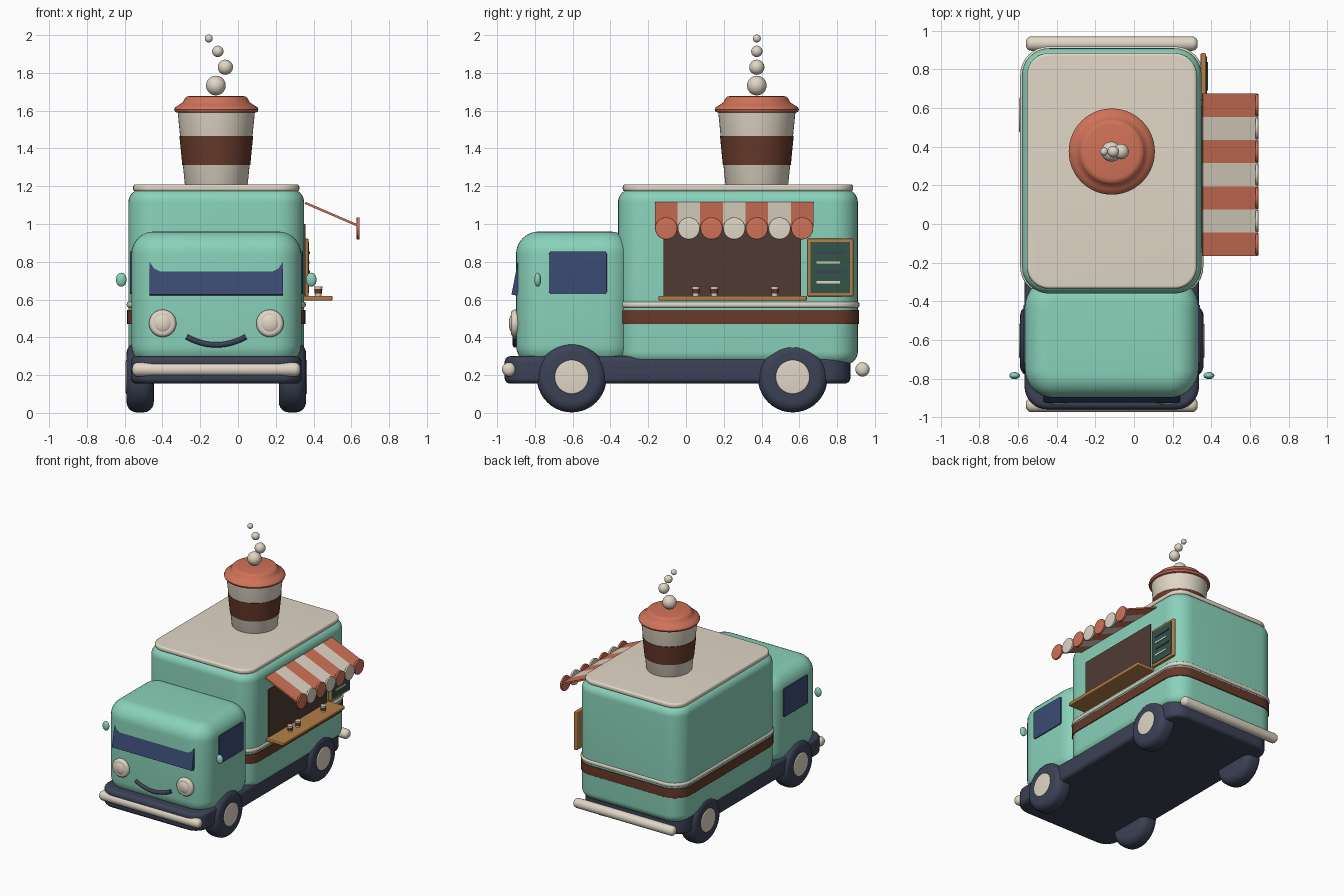
import bpy, bmesh, math
from mathutils import Matrix, Vector

cube = bpy.data.objects.get("Cube")
if cube:
    bpy.data.objects.remove(cube, do_unlink=True)


def material(name, rgb):
    lin = [((c / 255 + 0.055) / 1.055) ** 2.4 for c in rgb] + [1]
    m = bpy.data.materials.new(name)
    m.use_nodes = True
    m.diffuse_color = lin
    m.node_tree.nodes["Principled BSDF"].inputs["Base Color"].default_value = lin
    return m


TEAL = material("mint_paint", (138, 210, 187))
CREAM = material("cream", (224, 214, 198))
CORAL = material("coral", (208, 114, 88))
BROWN = material("coffee_brown", (104, 57, 43))
NAVY = material("dark_navy", (60, 66, 86))
GLASS = material("blue_glass", (59, 75, 115))
INSIDE = material("dark_interior", (80, 59, 51))
WOOD = material("wood", (180, 126, 72))
BOARD = material("board_green", (50, 83, 73))

CX = -0.115  # centre line of the truck


def finish(name, bm, mat, matrix=None):
    """Turn a bmesh into a smooth-shaded object with one material."""
    if matrix:
        bm.transform(matrix)
    bmesh.ops.recalc_face_normals(bm, faces=bm.faces)
    me = bpy.data.meshes.new(name)
    bm.to_mesh(me)
    bm.free()
    ob = bpy.data.objects.new(name, me)
    bpy.context.collection.objects.link(ob)
    me.materials.append(mat)
    smooth(ob)
    return ob


def smooth(ob):
    bpy.ops.object.select_all(action='DESELECT')
    ob.select_set(True)
    bpy.context.view_layer.objects.active = ob
    bpy.ops.object.shade_smooth_by_angle(angle=math.radians(40))


def loft(rings):
    """Skin closed rings of points and cap both ends."""
    bm = bmesh.new()
    loops = [[bm.verts.new(p) for p in ring] for ring in rings]
    for a, b in zip(loops, loops[1:]):
        for i in range(len(a)):
            j = (i + 1) % len(a)
            bm.faces.new((a[i], a[j], b[j], b[i]))
    bm.faces.new(loops[0])
    bm.faces.new(loops[-1])
    return bm


def rounded_box(name, mat, xs, ys, zs, corner, edge, matrix=None):
    """Box with upright corners of one radius and level edges of another."""
    steps = 8
    turn = [math.pi / 2 * k / steps for k in range(steps + 1)]
    profile = [(edge * (1 - math.sin(t)), zs[0] + edge * (1 - math.cos(t))) for t in turn]
    profile += [(edge * (1 - math.cos(t)), zs[1] - edge * (1 - math.sin(t))) for t in turn]
    rings = []
    for inset, z in profile:
        r = max(corner - inset, 0.0005)
        ring = []
        for q, (sx, sy) in enumerate(((1, 1), (0, 1), (0, 0), (1, 0))):
            x = xs[1] - corner if sx else xs[0] + corner
            y = ys[1] - corner if sy else ys[0] + corner
            for t in turn:
                a = t + q * math.pi / 2
                ring.append((x + r * math.cos(a), y + r * math.sin(a), z))
        rings.append(ring)
    return finish(name, loft(rings), mat, matrix)


def plain_box(name, mat, xs, ys, zs, matrix=None):
    bm = bmesh.new()
    bmesh.ops.create_cube(bm, size=1)
    for v in bm.verts:
        v.co = [(a + b) / 2 + c * (b - a) for c, (a, b) in zip(v.co, (xs, ys, zs))]
    return finish(name, bm, mat, matrix)


def lathe(name, mat, profile, loc, axis='Z', n=40):
    """Spin (radius, height) pairs around an axis through loc."""
    rings = [[(r * math.cos(2 * math.pi * k / n), r * math.sin(2 * math.pi * k / n), h)
              for k in range(n)] for r, h in profile]
    rot = Matrix()
    if axis == 'X':
        rot = Matrix.Rotation(math.pi / 2, 4, 'Y')
    elif axis == 'Y':
        rot = Matrix.Rotation(math.pi / 2, 4, 'X')
    return finish(name, loft(rings), mat, Matrix.Translation(loc) @ rot)


def drum(r, half, bevel, steps=6):
    """Profile of a cylinder with rounded rims."""
    turn = [math.pi / 2 * k / steps for k in range(steps + 1)]
    low = [(r - bevel + bevel * math.sin(t) + 0.0005, -half + bevel * (1 - math.cos(t))) for t in turn]
    return low + [(a, -h) for a, h in reversed(low)]


def ball(name, mat, loc, radii):
    bm = bmesh.new()
    bmesh.ops.create_uvsphere(bm, u_segments=28, v_segments=16, radius=1)
    return finish(name, bm, mat, Matrix.Translation(loc) @ Matrix.Diagonal((*radii, 1)))


def span(half):
    return (CX - half, CX + half)


# Main bodywork
rounded_box("chassis", NAVY, span(0.452), (-0.96, 0.87), (0.155, 0.3), 0.12, 0.03)
rounded_box("cab", TEAL, span(0.45), (-0.9, -0.28), (0.24, 0.96), 0.15, 0.12)
rounded_box("kitchen_body", TEAL, span(0.465), (-0.36, 0.91), (0.255, 1.185), 0.14, 0.07)
rounded_box("roof_panel", CREAM, span(0.44), (-0.335, 0.885), (1.172, 1.21), 0.115, 0.015)
rounded_box("brown_band", BROWN, span(0.472), (-0.366, 0.917), (0.47, 0.545), 0.146, 0.003)
rounded_box("cream_band", CREAM, span(0.474), (-0.368, 0.919), (0.558, 0.588), 0.147, 0.012)

# Bumpers
for name, y in (("front_bumper", -0.937), ("rear_bumper", 0.934)):
    lathe(name, CREAM, drum(0.037, 0.445, 0.03), (CX, y, 0.23), 'X', 24)

# Wheels and hubs
for side, sx in (("right", -1), ("left", 1)):
    for end, y in (("front", -0.605), ("rear", 0.565)):
        lathe(f"{end}_{side}_wheel", NAVY, drum(0.184, 0.072, 0.055), (CX + sx * 0.403, y, 0.187), 'X')
        lathe(f"{end}_{side}_hub", CREAM, drum(0.09, 0.02, 0.008), (CX + sx * 0.46, y, 0.19), 'X')

# Cab glass: a leaning windscreen that sinks into the cab, and side windows
lean = Matrix.Translation((CX, -0.887, 0.7375)) @ Matrix.Rotation(-0.195, 4, 'X')
plain_box("windscreen", GLASS, (-0.353, 0.353), (-0.015, 0.015), (-0.116, 0.116), lean)
for side, sx in (("right", -1), ("left", 1)):
    lay = Matrix.Translation((CX + sx * 0.45, -0.572, 0.742)) @ Matrix.Rotation(math.pi / 2, 4, 'Y')
    rounded_box(f"{side}_cab_window", GLASS, (-0.113, 0.113), (-0.153, 0.153),
                (-0.008, 0.008), 0.015, 0.002, lay)

    # Mirrors and headlights
    ball(f"{side}_mirror", TEAL, (CX + sx * 0.503, -0.785, 0.705), (0.028, 0.018, 0.037))
    lamp_x = CX + sx * 0.284
    lathe(f"{side}_headlight_rim", CREAM, drum(0.072, 0.022, 0.021), (lamp_x, -0.905, 0.474), 'Y')
    ball(f"{side}_headlight", CREAM, (lamp_x, -0.912, 0.474), (0.054, 0.026, 0.054))

# Smile
cu = bpy.data.curves.new("smile", 'CURVE')
cu.dimensions = '3D'
cu.bevel_depth = 0.015
cu.bevel_resolution = 3
cu.use_fill_caps = True
sp = cu.splines.new('POLY')
sp.points.add(16)
for i, p in enumerate(sp.points):
    t = i / 8 - 1
    p.co = (CX + 0.157 * t, -0.903, 0.36 + 0.043 * t * t, 1)
smile = bpy.data.objects.new("smile", cu)
bpy.context.collection.objects.link(smile)
cu.materials.append(NAVY)
bpy.ops.object.select_all(action='DESELECT')
smile.select_set(True)
bpy.context.view_layer.objects.active = smile
bpy.ops.object.convert(target='MESH')
smooth(smile)

# Serving hatch, counter and small cups
plain_box("serving_hatch", INSIDE, (0.349, 0.358), (-0.12, 0.61), (0.61, 1.0))
rounded_box("counter", WOOD, (0.34, 0.5), (-0.145, 0.64), (0.595, 0.62), 0.012, 0.006)
for i, y in enumerate((0.052, 0.15, 0.47)):
    spot = (0.425, y, 0.62)
    lathe(f"small_cup_{i}", CREAM, [(0.016, 0), (0.022, 0.05)], spot, n=20)
    lathe(f"small_cup_sleeve_{i}", BROWN, [(0.0185, 0.012), (0.0217, 0.036)], spot, n=20)

# Striped awning with a scalloped front edge
a, b = Vector((0.355, 0, 1.112)), Vector((0.638, 0, 0.99))
pitch = math.atan2(a.z - b.z, b.x - a.x)
for i in range(7):
    mat = CREAM if i % 2 else CORAL
    y = -0.165 + 0.12 * i
    tilt = Matrix.Translation(a) @ Matrix.Rotation(pitch, 4, 'Y')
    plain_box(f"awning_stripe_{i}", mat, (0, (b - a).length), (y, y + 0.12), (-0.006, 0.006), tilt)
    lathe(f"awning_scallop_{i}", mat, drum(0.058, 0.008, 0.003), (0.636, y + 0.06, 0.977), 'X', 32)

# Menu board
rounded_box("menu_frame", WOOD, (0.345, 0.373), (0.642, 0.886), (0.617, 0.922), 0.01, 0.006)
plain_box("menu_panel", BOARD, (0.37, 0.377), (0.66, 0.868), (0.635, 0.904))
for i, (z, w) in enumerate(((0.848, 0.15), (0.796, 0.125), (0.747, 0.15), (0.692, 0.125))):
    plain_box(f"menu_line_{i}", CREAM if i % 2 else NAVY, (0.375, 0.382),
              (0.69, 0.69 + w), (z - 0.006, z + 0.006))

# Giant roof cup
base = (CX, 0.375, 0)
lathe("roof_cup", CREAM, [(0.162, 1.205), (0.167, 1.215), (0.205, 1.6)], base, n=56)
lathe("roof_cup_sleeve", BROWN, [(0.174, 1.312), (0.18, 1.312), (0.195, 1.465), (0.188, 1.465)], base, n=56)
lathe("roof_cup_lid", CORAL, [(0.205, 1.59), (0.218, 1.593), (0.223, 1.605), (0.218, 1.618),
                              (0.195, 1.632), (0.176, 1.645), (0.168, 1.662), (0.158, 1.674),
                              (0.14, 1.678)], base, n=56)

# Steam puffs
puffs = ((-0.117, 1.733, 0.052), (-0.067, 1.83, 0.04), (-0.107, 1.914, 0.03), (-0.155, 1.982, 0.021))
for i, (x, z, r) in enumerate(puffs):
    ball(f"steam_puff_{i}", CREAM, (x, 0.375, z), (r, r, r))
